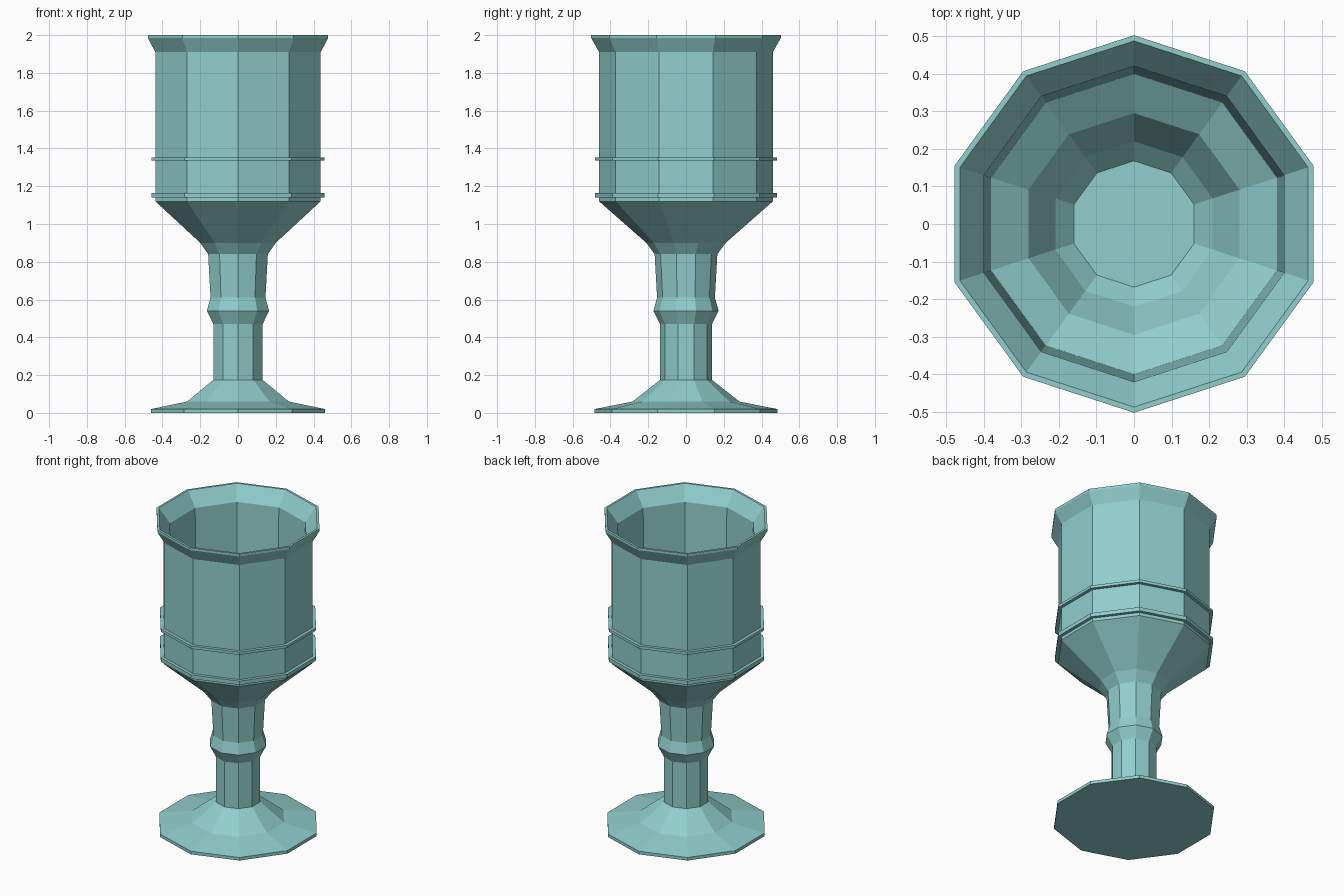
import bpy, bmesh, math

if "Cube" in bpy.data.objects:
    bpy.data.objects.remove(bpy.data.objects["Cube"])

SIDES = 10

mat = bpy.data.materials.new("teal")
mat.diffuse_color = (0.28, 0.62, 0.61, 1)
mat.use_nodes = True
mat.node_tree.nodes["Principled BSDF"].inputs["Base Color"].default_value = mat.diffuse_color


def lathe(name, profile, loop=False):
    """Ten-sided turned part from (radius, z) points; loop closes a ring, otherwise both ends are capped."""
    bm = bmesh.new()
    rings = []
    for r, z in profile:
        rings.append([bm.verts.new((r * math.cos(a), r * math.sin(a), z))
                      for a in (math.pi / 2 + 2 * math.pi * k / SIDES for k in range(SIDES))])
    pairs = list(zip(rings, rings[1:]))
    if loop:
        pairs.append((rings[-1], rings[0]))
    else:
        bm.faces.new(rings[0])
        bm.faces.new(rings[-1])
    for a, b in pairs:
        for k in range(SIDES):
            n = (k + 1) % SIDES
            bm.faces.new((a[k], a[n], b[n], b[k]))
    bmesh.ops.recalc_face_normals(bm, faces=bm.faces)
    mesh = bpy.data.meshes.new(name)
    bm.to_mesh(mesh)
    bm.free()
    mesh.materials.append(mat)
    obj = bpy.data.objects.new(name, mesh)
    bpy.context.collection.objects.link(obj)
    return obj


# Foot: flat disc rising to the stem
lathe("foot", [(0.485, 0), (0.485, 0.02), (0.283, 0.06), (0.137, 0.175)])

# Stem with a swollen collar
lathe("stem", [(0.137, 0.175), (0.137, 0.47), (0.173, 0.54),
               (0.153, 0.61), (0.166, 0.84)])

# Bowl: outside up to the flared rim, then down the hollow inside
lathe("bowl", [(0.166, 0.84), (0.21, 0.90), (0.46, 1.12), (0.46, 1.91),
               (0.502, 1.985), (0.502, 2.0), (0.487, 2.0),
               (0.42, 1.91), (0.40, 1.12), (0.295, 1.05),
               (0.22, 0.92), (0.168, 0.87)])

# Two raised bands around the bowl
for name, z0, z1 in (("lower_band", 1.14, 1.165), ("upper_band", 1.335, 1.353)):
    lathe(name, [(0.455, z0), (0.481, z0), (0.481, z1), (0.455, z1)], loop=True)
